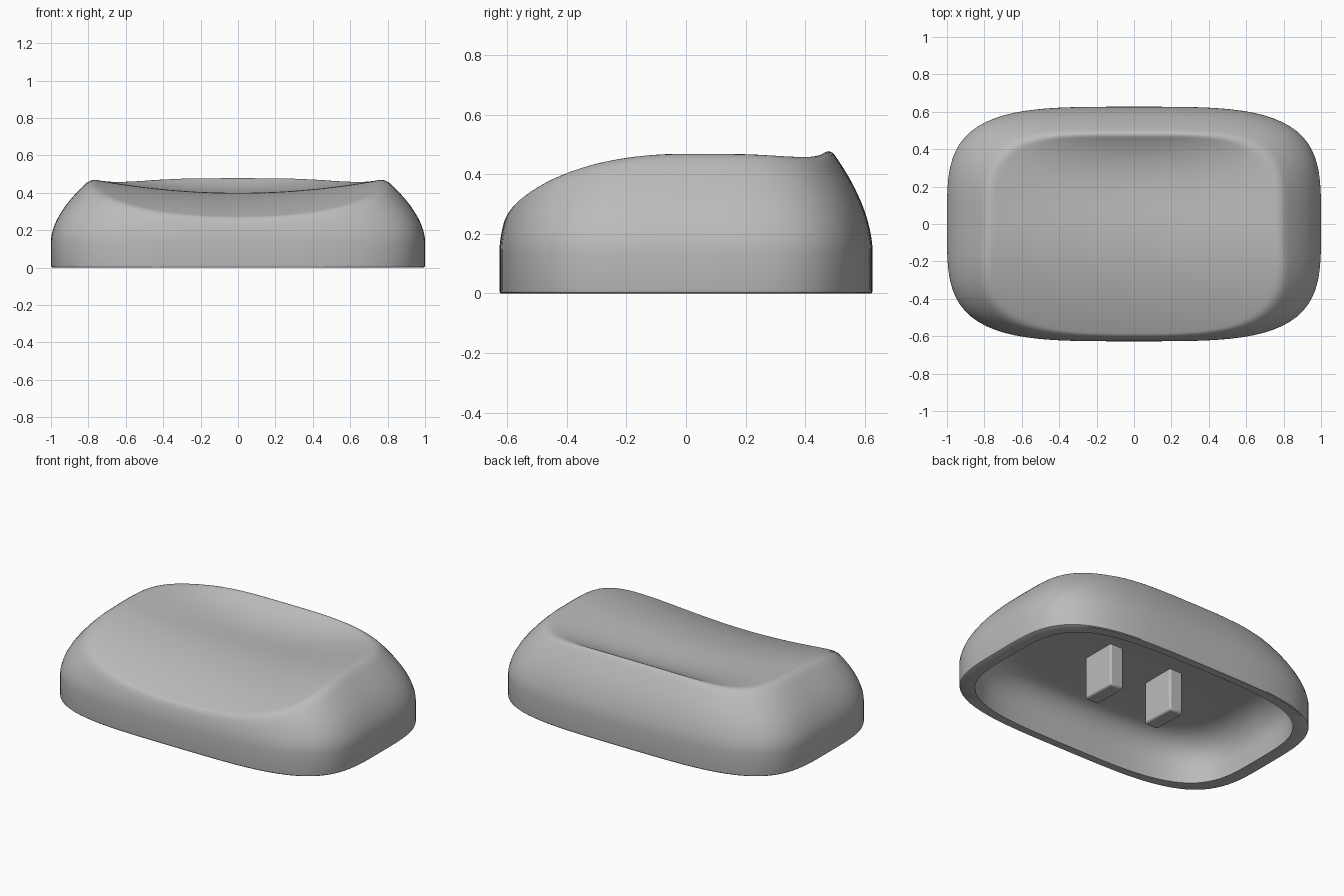
import bpy, bmesh, math

cube = bpy.data.objects.get("Cube")
if cube:
    bpy.data.objects.remove(cube, do_unlink=True)

HALF_X, HALF_Y = 1.0, 0.627
SEGMENTS, RINGS = 128, 56

grey = bpy.data.materials.new("plain grey")
grey.use_nodes = True
color = (0.5, 0.5, 0.5, 1)
grey.diffuse_color = color
grey.node_tree.nodes["Principled BSDF"].inputs["Base Color"].default_value = color


def outline(t):
    """Rounded-rectangle ring at relative size t, rounder towards the middle."""
    n = 2.5 + 1.3 * t
    points = []
    for i in range(SEGMENTS):
        a = 2 * math.pi * i / SEGMENTS
        c, s = math.cos(a), math.sin(a)
        r = t / (abs(c) ** n + abs(s) ** n) ** (1 / n)
        points.append((HALF_X * r * c, HALF_Y * r * s))
    return points


def dish(x, y):
    """Scooped top: falls away at the front, sweeps up to a level back rim."""
    middle = 0.40 - 0.37 * y * y + 1.52 * max(y, 0) ** 3
    side = 0.068 if y < 0 else max(0, 0.468 - middle)
    return middle + side * (x / 0.75) ** 2


def top_height(t, x, y):
    """Curved wall blended softly into the dish."""
    wall = 0.14 + 0.79 * (1 - t) ** 0.557
    top = dish(x, y)
    k = 0.035
    h = max(k - abs(wall - top), 0) / k
    return min(wall, top) - h * h * k / 4


def finish(bm, name):
    bmesh.ops.recalc_face_normals(bm, faces=bm.faces)
    mesh = bpy.data.meshes.new(name)
    bm.to_mesh(mesh)
    bm.free()
    mesh.materials.append(grey)
    obj = bpy.data.objects.new(name, mesh)
    bpy.context.collection.objects.link(obj)
    bpy.ops.object.select_all(action="DESELECT")
    obj.select_set(True)
    bpy.context.view_layer.objects.active = obj
    bpy.ops.object.shade_smooth_by_angle(angle=math.radians(35))
    return obj


# Cap shell: cavity, bottom lip, outer wall and dished top as one skin
bm = bmesh.new()
loops = []


def add_loop(t, z=None):
    loops.append([bm.verts.new((x, y, top_height(t, x, y) if z is None else z))
                  for x, y in outline(t)])


cavity = [(0.70, 0.27), (0.76, 0.264), (0.82, 0.24), (0.87, 0.20),
          (0.90, 0.15), (0.91, 0.10), (0.915, 0)]
lip = [(0.992, 0), (0.998, 0.004), (1, 0.012)]
for t, z in cavity + lip:
    add_loop(t, z)
for i in range(RINGS):
    add_loop(1 - (i / RINGS) ** 1.7)

for a, b in zip(loops, loops[1:]):
    for i in range(SEGMENTS):
        j = (i + 1) % SEGMENTS
        bm.faces.new((a[i], a[j], b[j], b[i]))
bm.faces.new(loops[0])
pole = bm.verts.new((0, 0, top_height(0, 0, 0)))
for i in range(SEGMENTS):
    bm.faces.new((loops[-1][i], loops[-1][(i + 1) % SEGMENTS], pole))
finish(bm, "cap_shell")

# Two mounting prongs under the ceiling
for side, name in ((-1, "right_prong"), (1, "left_prong")):
    bm = bmesh.new()
    bmesh.ops.create_cube(bm, size=1)
    for v in bm.verts:
        v.co = (side * 0.22 + v.co.x * 0.095, v.co.y * 0.225,
                0.145 + v.co.z * 0.28)
    prong = finish(bm, name)
    bevel = prong.modifiers.new("soft_edges", "BEVEL")
    bevel.width = 0.012
    bevel.segments = 2
